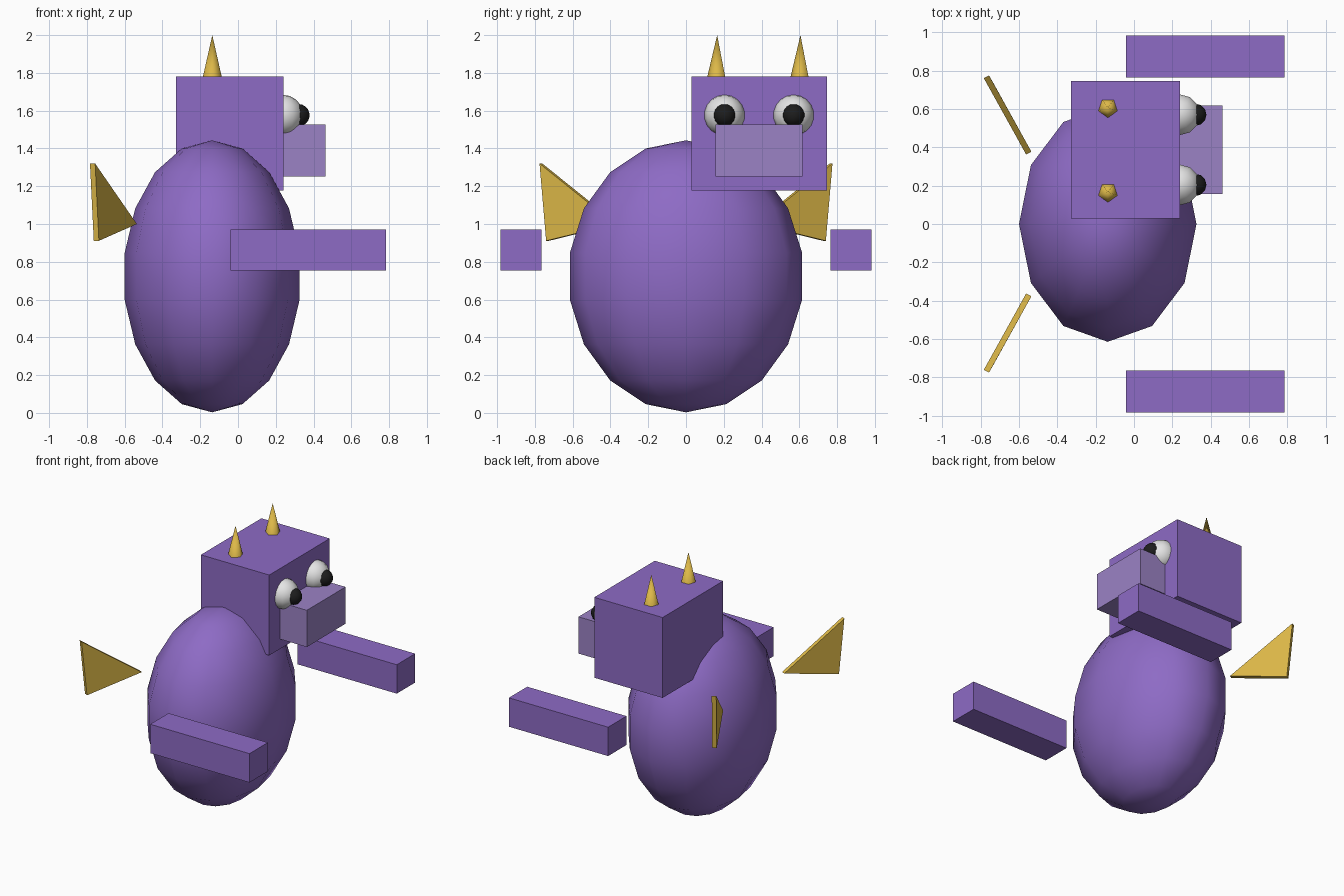
import bpy, bmesh, math
from mathutils import Vector, Matrix

if "Cube" in bpy.data.objects:
    bpy.data.objects.remove(bpy.data.objects["Cube"])


def material(name, rgb):
    m = bpy.data.materials.new(name)
    m.diffuse_color = (*rgb, 1)
    m.use_nodes = True
    m.node_tree.nodes["Principled BSDF"].inputs["Base Color"].default_value = m.diffuse_color
    return m


PURPLE = material("purple", (0.27, 0.147, 0.56))
LILAC = material("lilac", (0.33, 0.225, 0.56))
GOLD = material("gold", (0.72, 0.48, 0.065))
WHITE = material("white", (0.78, 0.78, 0.78))
BLACK = material("black", (0.012, 0.012, 0.012))


def finish(bm, name, mat, smooth=False):
    bmesh.ops.recalc_face_normals(bm, faces=bm.faces)
    for f in bm.faces:
        f.smooth = smooth and f.normal.z > -0.999
    mesh = bpy.data.meshes.new(name)
    bm.to_mesh(mesh)
    bm.free()
    mesh.materials.append(mat)
    ob = bpy.data.objects.new(name, mesh)
    bpy.context.collection.objects.link(ob)
    return ob


def box(name, mat, lo, hi):
    lo, hi = Vector(lo), Vector(hi)
    bm = bmesh.new()
    bmesh.ops.create_cube(bm, size=1, matrix=Matrix.Translation((lo + hi) / 2)
                          @ Matrix.Diagonal((*(hi - lo), 1)))
    return finish(bm, name, mat)


def ball(name, mat, centre, radii):
    bm = bmesh.new()
    bmesh.ops.create_uvsphere(bm, u_segments=12, v_segments=9, radius=1,
                              matrix=Matrix.Translation(centre) @ Matrix.Diagonal((*radii, 1)))
    return finish(bm, name, mat, True)


# Body, head and muzzle
ball("body", PURPLE, (-0.137, 0, 0.723), (0.47, 0.624, 0.72))
box("head", PURPLE, (-0.328, 0.028, 1.178), (0.24, 0.746, 1.782))
box("muzzle", LILAC, (0.2, 0.157, 1.251), (0.462, 0.617, 1.527))

# Eyes and horns
for side, y, hy in (("right", 0.204, 0.165), ("left", 0.57, 0.606)):
    ball(side + "_eye", WHITE, (0.238, y, 1.576), (0.108,) * 3)
    ball(side + "_pupil", BLACK, (0.32, y, 1.576), (0.059,) * 3)
    bm = bmesh.new()
    bmesh.ops.create_cone(bm, cap_ends=True, segments=5, radius1=0.057, radius2=0, depth=0.24,
                          matrix=Matrix.Translation((-0.136, hy, 1.88))
                          @ Matrix.Rotation(math.pi, 4, "Z"))
    finish(bm, side + "_horn", GOLD, True)

# Arms and wings on both sides
for side, s in (("right", -1), ("left", 1)):
    ys = sorted((s * 0.765, s * 0.983))
    box(side + "_arm", PURPLE, (-0.041, ys[0], 0.755), (0.784, ys[1], 0.972))

    # Wing: thin upright triangle, swept back and outward
    half = Vector((0.876, s * 0.482, 0)) * 0.0155
    outline = [Vector((-0.549, s * 0.37, 1.0)), Vector((-0.77, s * 0.768, 1.32)),
               Vector((-0.75, s * 0.733, 0.911))]
    bm = bmesh.new()
    a = [bm.verts.new(p - half) for p in outline]
    b = [bm.verts.new(p + half) for p in outline]
    bm.faces.new(a)
    bm.faces.new(b[::-1])
    for i in range(3):
        j = (i + 1) % 3
        bm.faces.new((a[i], b[i], b[j], a[j]))
    finish(bm, side + "_wing", GOLD)
